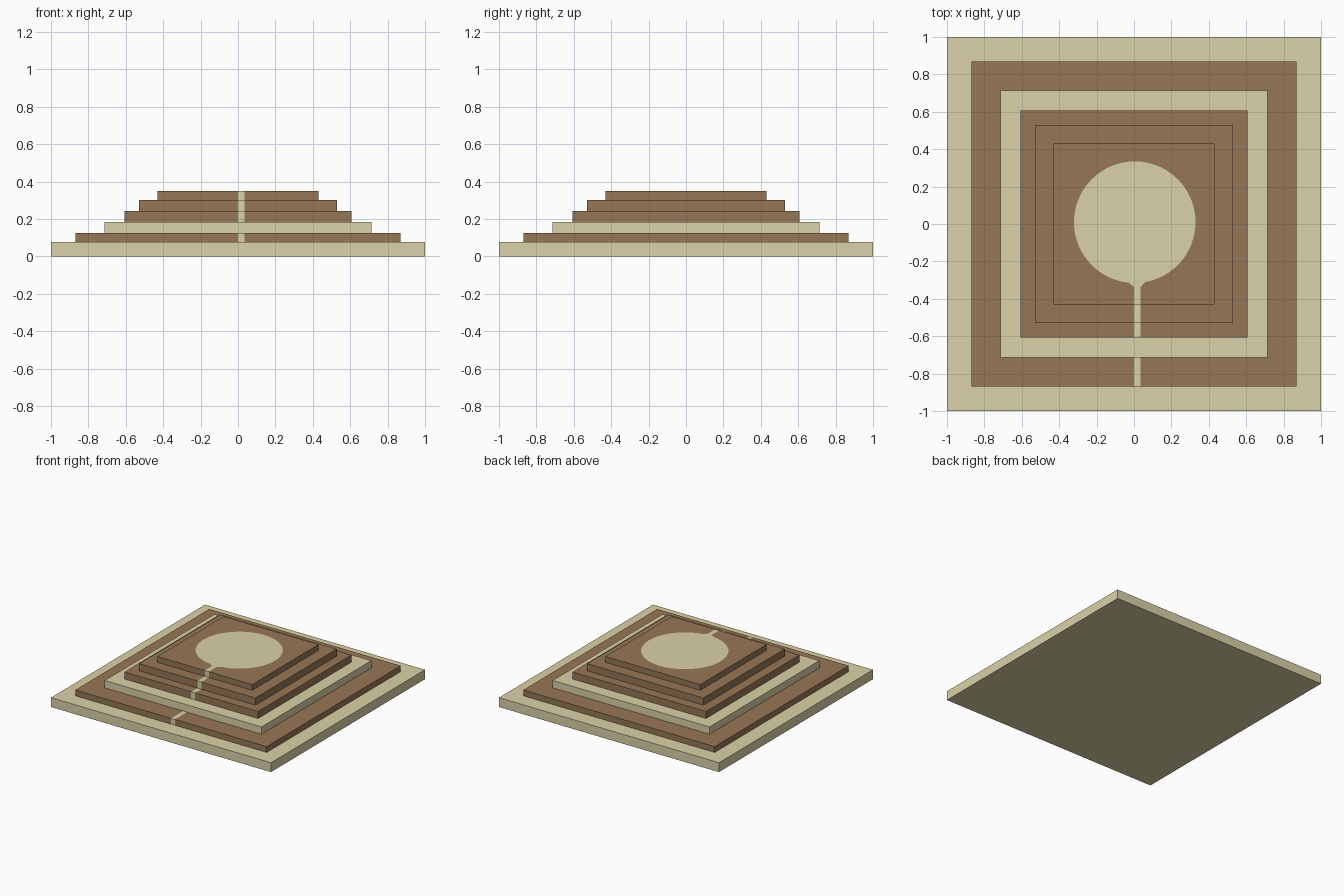
import bpy, bmesh, math

if "Cube" in bpy.data.objects:
    bpy.data.objects.remove(bpy.data.objects["Cube"])

CREAM, BROWN = 0, 1
# (half width, bottom z, top z, colour) for each tier
TIERS = [
    (1.00, 0.000, 0.077, CREAM),
    (0.87, 0.077, 0.125, BROWN),
    (0.713, 0.125, 0.185, CREAM),
    (0.607, 0.185, 0.243, BROWN),
    (0.528, 0.243, 0.302, BROWN),
    (0.431, 0.302, 0.350, BROWN),
]
STRIPE = (0.0, 0.036)


def material(name, rgb):
    m = bpy.data.materials.new(name)
    m.diffuse_color = (*rgb, 1)
    m.use_nodes = True
    m.node_tree.nodes["Principled BSDF"].inputs["Base Color"].default_value = m.diffuse_color
    return m


bm = bmesh.new()


def square(h, z):
    return [bm.verts.new((x * h, y * h, z)) for x, y in ((-1, -1), (1, -1), (1, 1), (-1, 1))]


def bridge(a, b, mat):
    for i in range(4):
        j = (i + 1) % 4
        bm.faces.new((a[i], a[j], b[j], b[i])).material_index = mat


def loop_edges(vs):
    out = []
    for i, v in enumerate(vs):
        w = vs[(i + 1) % len(vs)]
        out.append(bm.edges.get((v, w)) or bm.edges.new((v, w)))
    return out


# Stepped skin: underside, then riser and tread of each tier
prev, prev_mat = None, None
for half, z0, z1, mat in TIERS:
    low, high = square(half, z0), square(half, z1)
    if prev is None:
        bm.faces.new(low[::-1]).material_index = mat
    else:
        bridge(prev, low, prev_mat)
    bridge(low, high, mat)
    prev, prev_mat = high, mat

# Round disc cut into the top, flaring into the front stripe
top = TIERS[-1][2]
N = 72
pts = []
for i in range(N + 1):
    a = math.radians(-80 + 344 * i / N)
    pts.append((0.004 + 0.325 * math.cos(a), 0.01 + 0.325 * math.sin(a)))
pts += [(STRIPE[0], -0.336), (STRIPE[1], -0.336)]
ring = [bm.verts.new((x, y, top)) for x, y in pts]
rim = loop_edges(ring)
fill = bmesh.ops.triangle_fill(bm, use_beauty=True, normal=(0, 0, 1),
                               edges=rim + loop_edges(prev))
for g in fill["geom"]:
    if isinstance(g, bmesh.types.BMFace):
        g.material_index = BROWN
disc = bm.faces.new(ring)
disc.material_index = CREAM

# Cut the stripe down the front treads and risers
for x in STRIPE:
    faces = [f for f in bm.faces if f.calc_center_median().y < 0
             and f.material_index == BROWN]
    geom = set(faces)
    for f in faces:
        geom.update(f.edges)
        geom.update(f.verts)
    bmesh.ops.bisect_plane(bm, geom=list(geom), dist=1e-5,
                           plane_co=(x, 0, 0), plane_no=(1, 0, 0))
for f in bm.faces:
    c = f.calc_center_median()
    if c.y < 0 and all(STRIPE[0] - 1e-4 < v.co.x < STRIPE[1] + 1e-4 for v in f.verts):
        f.material_index = CREAM

bmesh.ops.recalc_face_normals(bm, faces=bm.faces[:])
mesh = bpy.data.meshes.new("stepped_platform")
bm.to_mesh(mesh)
bm.free()
mesh.materials.append(material("cream stone", (0.70, 0.645, 0.392)))
mesh.materials.append(material("brown earth", (0.305, 0.184, 0.091)))
obj = bpy.data.objects.new("stepped_platform", mesh)
bpy.context.collection.objects.link(obj)
